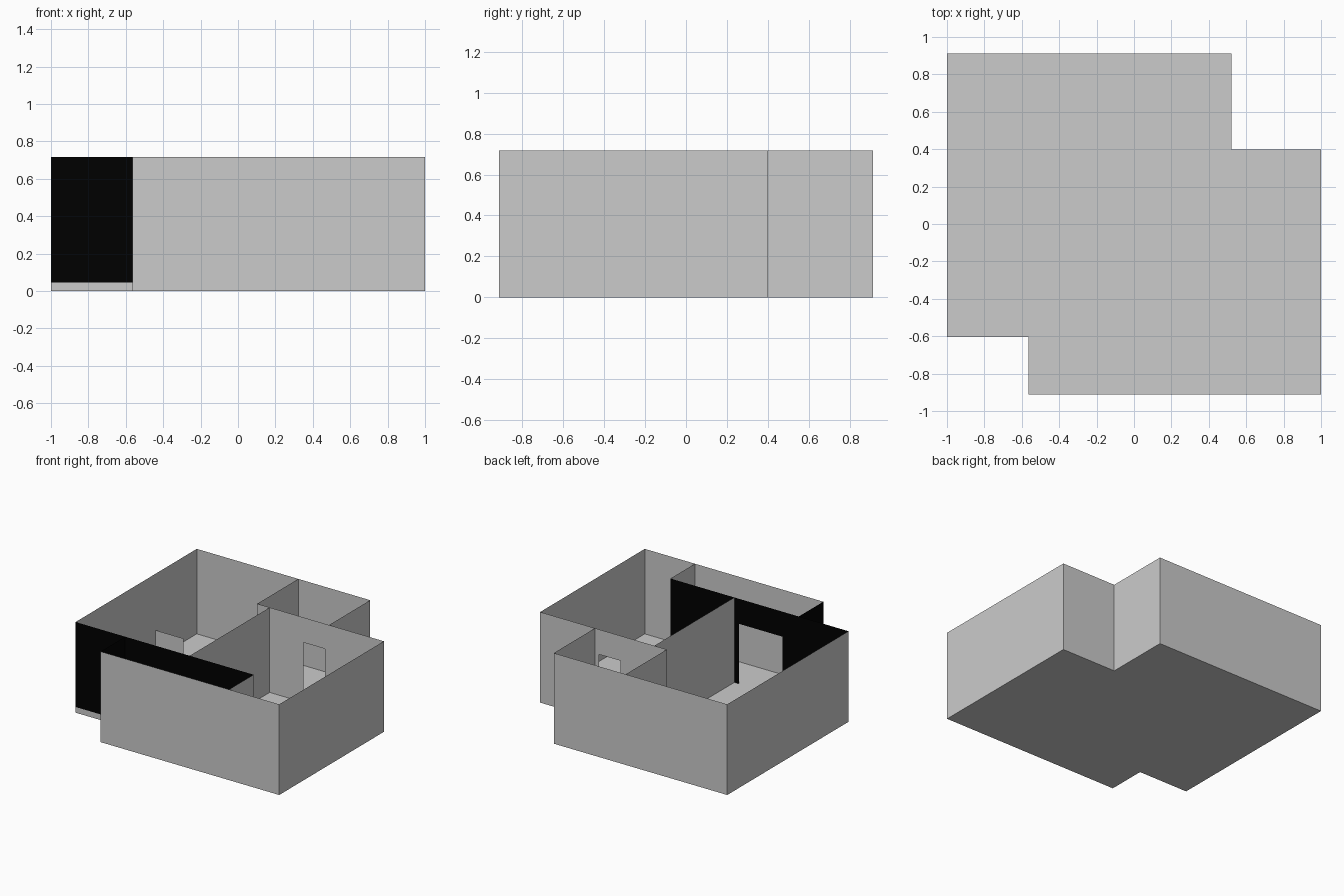
import bpy, bmesh

if "Cube" in bpy.data.objects:
    bpy.data.objects.remove(bpy.data.objects["Cube"])

FLOOR, TOP, HEAD, LOW = 0.045, 0.718, 0.52, 0.27

black = bpy.data.materials.new("black_paint")
black.diffuse_color = (0, 0, 0, 1)
black.use_nodes = True
black.node_tree.nodes["Principled BSDF"].inputs["Base Color"].default_value = black.diffuse_color


def finish(name, bm, mat=None):
    me = bpy.data.meshes.new(name)
    bm.to_mesh(me)
    bm.free()
    ob = bpy.data.objects.new(name, me)
    bpy.context.collection.objects.link(ob)
    if mat:
        me.materials.append(mat)
    return ob


def wall(name, a, b, door=None, top=TOP, mat=None):
    """Thin upright wall from a to b; door = (start, end) distances along it."""
    length = ((b[0] - a[0]) ** 2 + (b[1] - a[1]) ** 2) ** 0.5
    if door:
        panels = [(0, door[0], FLOOR), (door[1], length, FLOOR)]
        if top > HEAD:
            panels.append((door[0], door[1], HEAD))
    else:
        panels = [(0, length, FLOOR)]
    bm = bmesh.new()
    for s, e, low in panels:
        p, q = [[a[i] + (b[i] - a[i]) * t / length for i in (0, 1)] for t in (s, e)]
        bm.faces.new([bm.verts.new(v) for v in
                      ((*p, low), (*q, low), (*q, top), (*p, top))])
    return finish(name, bm, mat)


# Floor slab
outline = [(-1, -0.605), (-0.565, -0.605), (-0.565, -0.912), (1, -0.912),
           (1, 0.397), (0.52, 0.397), (0.52, 0.912), (-1, 0.912)]
bm = bmesh.new()
base = bm.faces.new([bm.verts.new((x, y, 0)) for x, y in outline])
ext = bmesh.ops.extrude_face_region(bm, geom=[base], use_keep_orig=True)
bmesh.ops.translate(bm, vec=(0, 0, FLOOR),
                    verts=[v for v in ext["geom"] if isinstance(v, bmesh.types.BMVert)])
bmesh.ops.recalc_face_normals(bm, faces=bm.faces)
finish("floor_slab", bm)

# Outer walls
wall("front_wall", outline[2], outline[3])
wall("right_wall", outline[3], outline[4])
wall("back_right_side_wall", outline[5], outline[6])
wall("back_wall", outline[6], outline[7])
wall("left_wall", outline[7], outline[0])

# Black walls around the front porch
wall("porch_back_wall", (-1, -0.605), (0.56, -0.605), door=(0.58, 0.96), mat=black)
wall("porch_side_wall", (-0.565, -0.605), (-0.565, -0.912), mat=black)

# Room dividers
wall("porch_right_wall", (0.56, -0.912), (0.56, -0.605))
wall("centre_divider", (0, -0.605), (0, 0.397))
wall("back_divider", (-0.11, 0.397), (-0.11, 0.912))
wall("back_room_wall", (-0.11, 0.397), (1, 0.397), door=(0.405, 0.593))

# Low counter wall with a passage
wall("low_wall", (-1, 0.397), (-0.11, 0.397), door=(0.245, 0.46), top=LOW)
